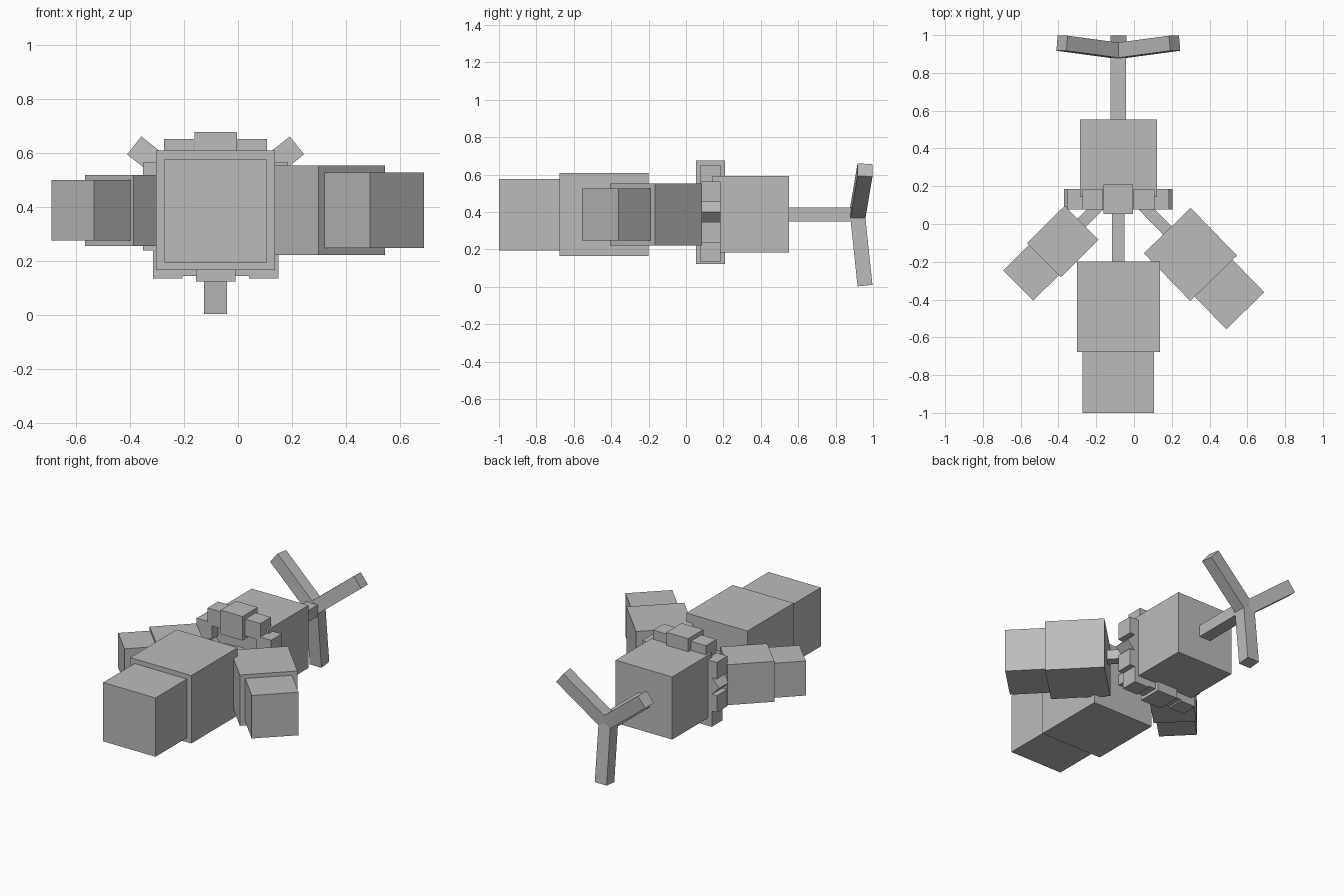
import bpy, math
from mathutils import Vector, Matrix

if "Cube" in bpy.data.objects:
    bpy.data.objects.remove(bpy.data.objects["Cube"], do_unlink=True)

grey = bpy.data.materials.new("plain_grey")
grey.use_nodes = True
colour = (0.5, 0.5, 0.5, 1)
grey.diffuse_color = colour
grey.node_tree.nodes["Principled BSDF"].inputs["Base Color"].default_value = colour

CX, CZ = -0.083, 0.387   # main axis of the craft


def box(name, centre, size, rotation=None):
    bpy.ops.mesh.primitive_cube_add(size=1)
    ob = bpy.context.object
    ob.name = name
    turn = rotation or Matrix.Identity(4)
    ob.matrix_world = Matrix.Translation(centre) @ turn @ Matrix.Diagonal((*size, 1))
    ob.data.materials.append(grey)
    return ob


def beam(name, start, end, width, height):
    """Box whose long side runs from start to end."""
    start, end = Vector(start), Vector(end)
    run = end - start
    along = run.normalized()
    # side axis: use y as helper for the upright blades, z for the level beams
    helper = Vector((0, 1, 0)) if abs(along.y) < 0.3 else Vector((0, 0, 1))
    side = helper.cross(along).normalized()
    up = along.cross(side)
    turn = Matrix((along, side, up)).transposed().to_4x4()
    return box(name, (start + end) / 2, (run.length, width, height), turn)


# Main body along the axis
box("front_body", (CX, -0.438, 0.386), (0.44, 0.477, 0.442))
box("nose_block", (CX, -0.838, 0.385), (0.377, 0.324, 0.383))
box("rear_body", (CX, 0.347, CZ), (0.408, 0.41, 0.408))
box("front_shaft", (CX, 0.0, CZ), (0.068, 0.42, 0.068))
box("tail_shaft", (CX, 0.72, CZ), (0.081, 0.38, 0.075))

# Three swept tail blades
for name, angle in (("right", 141.5), ("left", 38.5), ("lower", 270)):
    a = math.radians(angle)
    tip = (CX + 0.381 * math.cos(a), 0.957, CZ + 0.381 * math.sin(a))
    beam(name + "_tail_blade", (CX, 0.917, CZ), tip, 0.085, 0.08)

# Ring of small blocks between the bodies
RY, B = 0.131, 0.109
box("ring_top_block", (CX, RY, 0.597), (0.157, 0.157, 0.157))
box("ring_bottom_block", (CX, RY, 0.196), (0.147, 0.155, 0.147))
quarter = Matrix.Rotation(math.radians(45), 4, "Y")
for side, s in (("right", -1), ("left", 1)):
    for part, dx, z in (("top", 0.136, 0.596), ("upper", 0.214, 0.508),
                        ("lower", 0.214, 0.291), ("bottom", 0.178, 0.188),
                        ("inner_bottom", 0.115, 0.197)):
        box(f"{side}_ring_{part}_block", (CX + s * dx, RY, z), (B, B, B))
    box(f"{side}_ring_diamond", (CX + s * 0.21, RY, 0.399), (B, B, B), quarter)


# Side arms: shaft, large pod and small end pod on one slanted line
def arm(side, angle, pod_centre, pod, end, shaft_len):
    d = Vector((math.cos(math.radians(angle)), math.sin(math.radians(angle)), 0))
    c = Vector(pod_centre)
    inner, outer = c - d * pod[0] / 2, c + d * pod[0] / 2
    beam(side + "_arm_shaft", inner - d * shaft_len, inner, 0.062, 0.062)
    beam(side + "_arm_pod", inner, outer, pod[1], pod[2])
    beam(side + "_arm_end", outer, outer + d * end[0], end[1], end[1])


arm("left", -45.8, (0.299, -0.161, 0.386), (0.352, 0.345, 0.331), (0.24, 0.28), 0.28)
arm("right", 224.7, (-0.377, -0.0925, 0.386), (0.281, 0.254, 0.263), (0.191, 0.225), 0.2)
